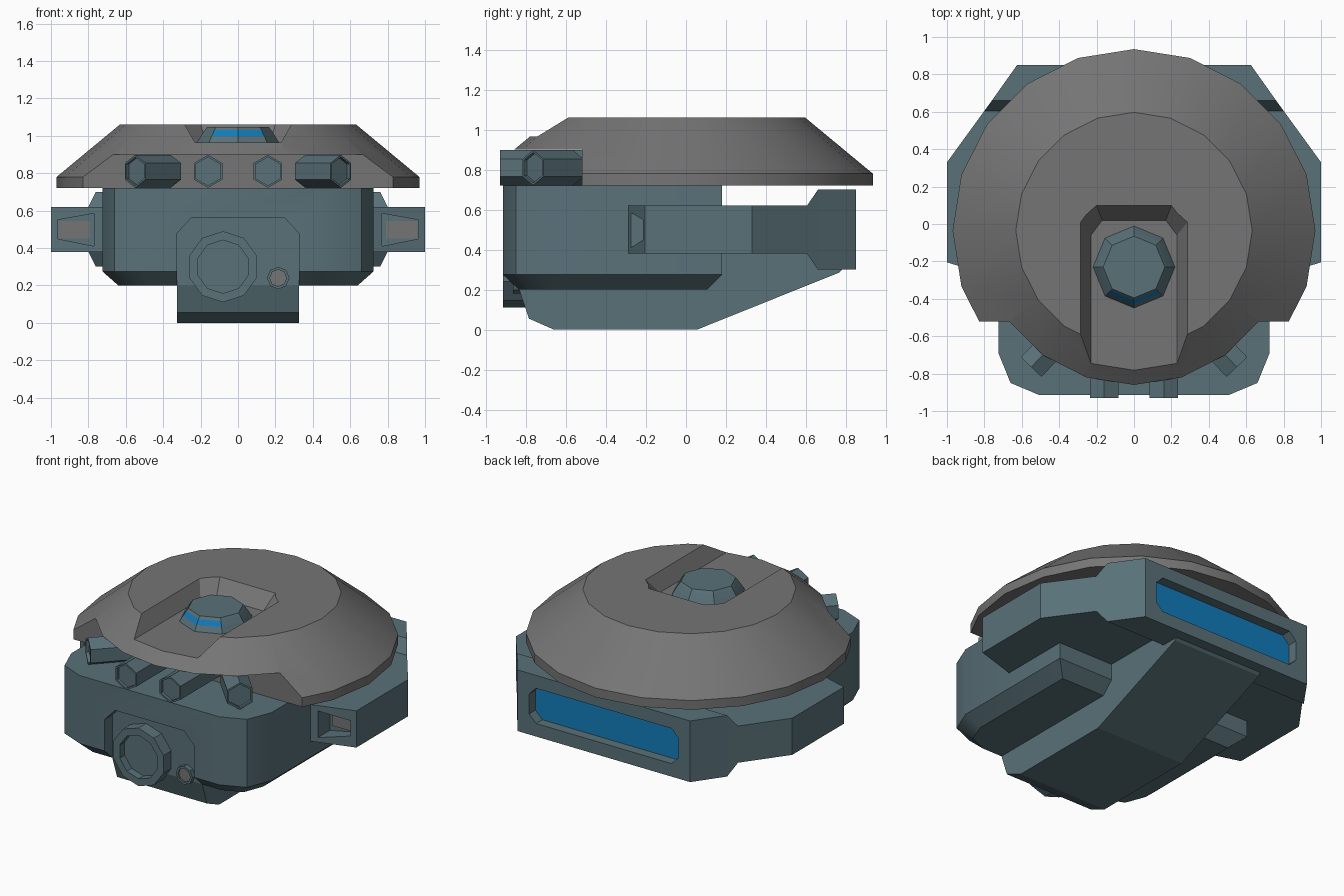
import bpy, bmesh, math
from mathutils import Vector

if "Cube" in bpy.data.objects:
    bpy.data.objects.remove(bpy.data.objects["Cube"])


def material(name, rgb):
    m = bpy.data.materials.new(name)
    m.diffuse_color = (*rgb, 1)
    m.use_nodes = True
    m.node_tree.nodes["Principled BSDF"].inputs["Base Color"].default_value = m.diffuse_color
    return m


TEAL = material("steel teal", (0.100, 0.165, 0.190))
GREY = material("shell grey", (0.175, 0.178, 0.175))
BLUE = material("glow blue", (0.006, 0.20, 0.50))


def loft(name, rings, *mats, smooth=True):
    """Skin a list of equal-length rings and cap both ends."""
    bm = bmesh.new()
    vs = [[bm.verts.new(p) for p in r] for r in rings]
    n = len(rings[0])
    for a, b in zip(vs, vs[1:]):
        for i in range(n):
            bm.faces.new((a[i], a[(i + 1) % n], b[(i + 1) % n], b[i]))
    bm.faces.new(vs[0])
    bm.faces.new(vs[-1])
    bmesh.ops.recalc_face_normals(bm, faces=bm.faces)
    me = bpy.data.meshes.new(name)
    bm.to_mesh(me)
    bm.free()
    for m in mats:
        me.materials.append(m)
    ob = bpy.data.objects.new(name, me)
    bpy.context.collection.objects.link(ob)
    if smooth:
        select(ob)
        bpy.ops.object.shade_smooth_by_angle(angle=math.radians(32))
    return ob


def select(ob):
    bpy.ops.object.select_all(action='DESELECT')
    ob.select_set(True)
    bpy.context.view_layer.objects.active = ob


def cut(ob, cutter):
    cutter.hide_render = True
    mod = ob.modifiers.new("cut", 'BOOLEAN')
    mod.operation, mod.solver, mod.object = 'DIFFERENCE', 'EXACT', cutter
    select(ob)
    bpy.ops.object.modifier_apply(modifier=mod.name)
    bpy.data.objects.remove(cutter)


def mirrored(half, z):
    """Symmetric xy outline from its right half."""
    return [(x, y, z) for x, y in half] + [(-x, y, z) for x, y in reversed(half)]


def circle(r, z, n, cy):
    return [(r * math.sin(2 * math.pi * i / n), cy + r * math.cos(2 * math.pi * i / n), z)
            for i in range(n)]


def slab(name, outline, y0, y1, *mats):
    """xz outline extruded along y."""
    return loft(name, [[(x, y, z) for x, z in outline] for y in (y0, y1)], *mats, smooth=False)


def rect(x0, x1, z0, z1, c=0.0):
    return [(x0 + c, z0), (x1 - c, z0), (x1, z0 + c), (x1, z1 - c),
            (x1 - c, z1), (x0 + c, z1), (x0, z1 - c), (x0, z0 + c)]


def tube(name, base, tip, r, inner, depth, n, *mats):
    """Capped barrel with a recessed end."""
    base, tip, up = Vector(base), Vector(tip), Vector((0, 0, 1))
    d = (tip - base).normalized()
    side = d.cross(up)

    def ring(c, rad):
        return [c + rad * (up * math.cos(2 * math.pi * i / n) + side * math.sin(2 * math.pi * i / n))
                for i in range(n)]
    return loft(name, [ring(base, r), ring(tip, r), ring(tip, inner),
                       ring(tip - d * depth, inner)], *mats)


# shell: 20-sided frustum with raised front rim and a top channel
shell = loft("shell", [circle(0.97, 0.72, 20, -0.035), circle(0.97, 0.78, 20, -0.035),
                       circle(0.632, 1.06, 20, -0.035)], GREY)
cut(shell, slab("front_cutter", [(-2, 0), (2, 0), (2, 0.9), (-2, 0.9)], -2, -0.52))
cut(shell, loft("channel_cutter", [
    mirrored([(0.23, -1.2), (0.23, -0.06), (0.17, 0.02)], 0.965),
    mirrored([(0.34, -1.2), (0.34, 0.08), (0.23, 0.18)], 1.155)], smooth=False))

# sensor on top, blue band on its two front faces
sensor = loft("sensor", [circle(r, z, 8, -0.23) for r, z in
                         ((0.222, 0.96), (0.198, 1.0), (0.178, 1.03), (0.165, 1.047))],
              TEAL, BLUE, smooth=False)
for p in sensor.data.polygons:
    if 1.01 < p.center.z < 1.02 and p.normal.y < -0.4 and p.center.y < -0.35:
        p.material_index = 1

# main body with rounded front corners, bottom chamfer and front niche
outer = [(0.725, 0.18), (0.725, -0.69), (0.66, -0.85), (0.505, -0.915)]
body = loft("body", [
    mirrored([(0.64, 0.105), (0.64, -0.655), (0.59, -0.785), (0.465, -0.835)], 0.2),
    mirrored(outer, 0.275), mirrored(outer, 0.72)], TEAL)
cut(body, slab("niche_cutter", [(-0.325, 0), (0.325, 0), (0.325, 0.48), (0.25, 0.56),
                                (-0.25, 0.56), (-0.325, 0.48)], -1.2, -0.835))

# keel under the body
keel = [(-0.835, 0.4), (-0.835, 0.2), (-0.785, 0.055), (-0.66, 0), (0.055, 0),
        (0.765, 0.285), (0.80, 0.32), (0.75, 0.4)]
loft("keel", [[(x, y, z) for y, z in keel] for x in (-0.325, 0.325)], TEAL, smooth=False)

# side arms and rear block as one loft along y
sections = [(-0.29, 0.72, 0.12), (-0.205, 1.0, 0.12), (0.33, 1.0, 0.12),
            (0.605, 0.80, 0.12), (0.66, 0.76, 0.2), (0.85, 0.625, 0.2)]
arms = loft("side_arms", [[(-x, y, 0.5 - h), (x, y, 0.5 - h), (x, y, 0.5 + h), (-x, y, 0.5 + h)]
                          for y, x, h in sections], TEAL, smooth=False)
cut(arms, slab("rear_cutter", rect(-0.54, 0.54, 0.385, 0.615, 0.05), 0.785, 1))
slab("rear_light", rect(-0.535, 0.535, 0.39, 0.61, 0.05), 0.782, 0.789, BLUE)
for s in (-1, 1):
    cut(arms, slab("vent_cutter", [(s * 0.77, 0.41), (s * 0.77, 0.585),
                                   (s * 0.965, 0.55), (s * 0.965, 0.45)], -0.5, -0.15))
    slab("vent_plate", [(s * 0.79, 0.45), (s * 0.79, 0.545), (s * 0.96, 0.545), (s * 0.96, 0.45)],
         -0.158, -0.149, GREY)

# front lenses
tube("main_lens", (-0.08, -0.8, 0.3), (-0.08, -0.915, 0.3), 0.19, 0.142, 0.05, 10, TEAL)
small = tube("small_lens", (0.215, -0.8, 0.24), (0.215, -0.865, 0.24), 0.06, 0.045, 0.01, 8, TEAL, GREY)
for p in small.data.polygons:
    if p.normal.y < -0.9 and p.center.y > -0.86:
        p.material_index = 1

# four hexagonal barrels under the front rim
for s in (-1, 1):
    tube("front_barrel", (s * 0.16, -0.5, 0.81), (s * 0.16, -0.93, 0.81), 0.088, 0.076, 0.02, 6, TEAL)
    tube("angled_barrel", (s * 0.36, -0.565, 0.81), (s * 0.55, -0.765, 0.81),
         0.088, 0.076, 0.02, 6, TEAL)
